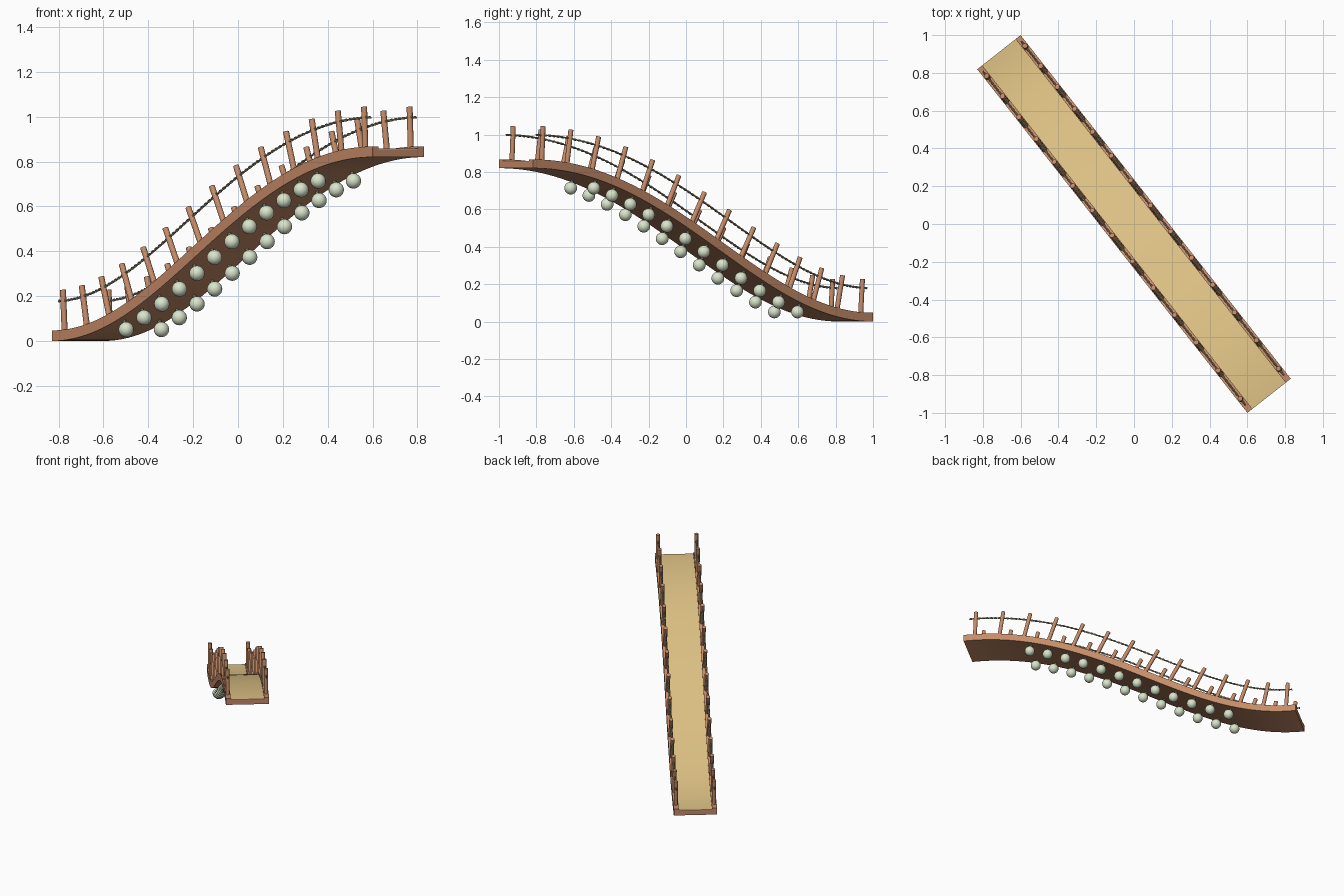
import bpy, bmesh, math
from mathutils import Vector, Matrix

if "Cube" in bpy.data.objects:
    bpy.data.objects.remove(bpy.data.objects["Cube"])

HALF = 1.157                                  # half length of the ramp in plan
ALONG = Vector((0.618, -0.786, 0)).normalized()
ACROSS = Vector((0.786, 0.618, 0)).normalized()
UP = Vector((0, 0, 1))


def height(t):
    # S-shaped rise with a slight crown in the middle
    return 0.41 * (1 - math.cos(math.pi * t)) + 0.035 * math.sin(math.pi * t) ** 2


def frame(t):
    # point on the underside line and the normal of the slope
    e = 1e-4
    slope = (height(t + e) - height(t - e)) / (2 * e) / (2 * HALF)
    origin = ALONG * (2 * t - 1) * HALF + UP * height(t)
    return origin, (UP - ALONG * slope).normalized()


def place(t, c, h):
    o, n = frame(t)
    return o + ACROSS * c + n * h


def material(name, rgb):
    m = bpy.data.materials.new(name)
    m.diffuse_color = (*rgb, 1)
    m.use_nodes = True
    m.node_tree.nodes["Principled BSDF"].inputs["Base Color"].default_value = m.diffuse_color
    return m


WOOD = material("red_wood", (0.56, 0.26, 0.14))
PLANK = material("tan_deck", (0.72, 0.53, 0.23))
ROPE = material("olive_rope", (0.36, 0.33, 0.20))
BALL = material("pale_green", (0.70, 0.78, 0.60))


def finish(name, bm, mat, angle=40):
    bmesh.ops.recalc_face_normals(bm, faces=bm.faces[:])
    me = bpy.data.meshes.new(name)
    bm.to_mesh(me)
    bm.free()
    me.materials.append(mat)
    ob = bpy.data.objects.new(name, me)
    bpy.context.collection.objects.link(ob)
    bpy.ops.object.select_all(action='DESELECT')
    ob.select_set(True)
    bpy.context.view_layer.objects.active = ob
    bpy.ops.object.shade_smooth_by_angle(angle=math.radians(angle))


def sweep(bm, ring, t0, t1, steps):
    # ring(t) gives (across, height) points of the section
    prev = first = None
    for i in range(steps + 1):
        t = t0 + (t1 - t0) * i / steps
        cur = [bm.verts.new(place(t, c, h)) for c, h in ring(t)]
        if prev:
            k = len(cur)
            for j in range(k):
                bm.faces.new((prev[j], prev[(j + 1) % k], cur[(j + 1) % k], cur[j]))
        else:
            first = cur
        prev = cur
    bm.faces.new(first)
    bm.faces.new(prev)


def bar(name, c0, c1, h0, h1, mat):
    bm = bmesh.new()
    sweep(bm, lambda t: [(c0, h0), (c1, h0), (c1, h1), (c0, h1)], 0, 1, 64)
    finish(name, bm, mat)


def rod(bm, t, c, h0, h1, radius, sides):
    n = frame(t)[1]
    rot = Matrix((ALONG - n * ALONG.dot(n), ACROSS, n)).transposed()
    rot.col[0] = ACROSS.cross(n)
    m = Matrix.Translation(place(t, c, (h0 + h1) / 2)) @ rot.to_4x4()
    bmesh.ops.create_cone(bm, cap_ends=True, segments=sides, radius1=radius,
                          radius2=radius, depth=h1 - h0, matrix=m)


# walkway
bar("deck_base", -0.112, 0.112, 0.0, 0.034, WOOD)
bar("deck_surface", -0.112, 0.112, 0.034, 0.038, PLANK)

for side, label in ((-1, "left"), (1, "right")):
    # edge rails
    c0, c1 = sorted((side * 0.112, side * 0.146))
    bar(label + "_edge_rail", c0, c1, 0.0, 0.047, WOOD)

    # railing posts
    bm = bmesh.new()
    for i in range(14):
        rod(bm, 0.0315 + 0.937 * i / 13, side * 0.129, 0.04, 0.226, 0.0135, 12)
    finish(label + "_posts", bm, WOOD)

    # two-strand twisted hand rope
    bm = bmesh.new()
    for phase in (0, math.pi):
        def strand(t, phase=phase):
            a = t * 2 * math.pi * 45 + phase
            cx, cy = side * 0.129 + 0.003 * math.cos(a), 0.178 + 0.003 * math.sin(a)
            return [(cx + 0.0036 * math.cos(k * math.pi / 3),
                     cy + 0.0036 * math.sin(k * math.pi / 3)) for k in range(6)]
        sweep(bm, strand, 0.014, 0.986, 450)
    finish(label + "_hand_rope", bm, ROPE, 70)

    # hanging balls with short stems under the deck
    balls, stems = bmesh.new(), bmesh.new()
    for i in range(12):
        t = 0.2 + 0.6 * i / 11
        bmesh.ops.create_uvsphere(balls, u_segments=20, v_segments=12, radius=0.034,
                                  matrix=Matrix.Translation(place(t, side * 0.1, -0.042)))
        rod(stems, t, side * 0.1, -0.03, 0.005, 0.008, 8)
    finish(label + "_balls", balls, BALL)
    finish(label + "_ball_stems", stems, ROPE)
